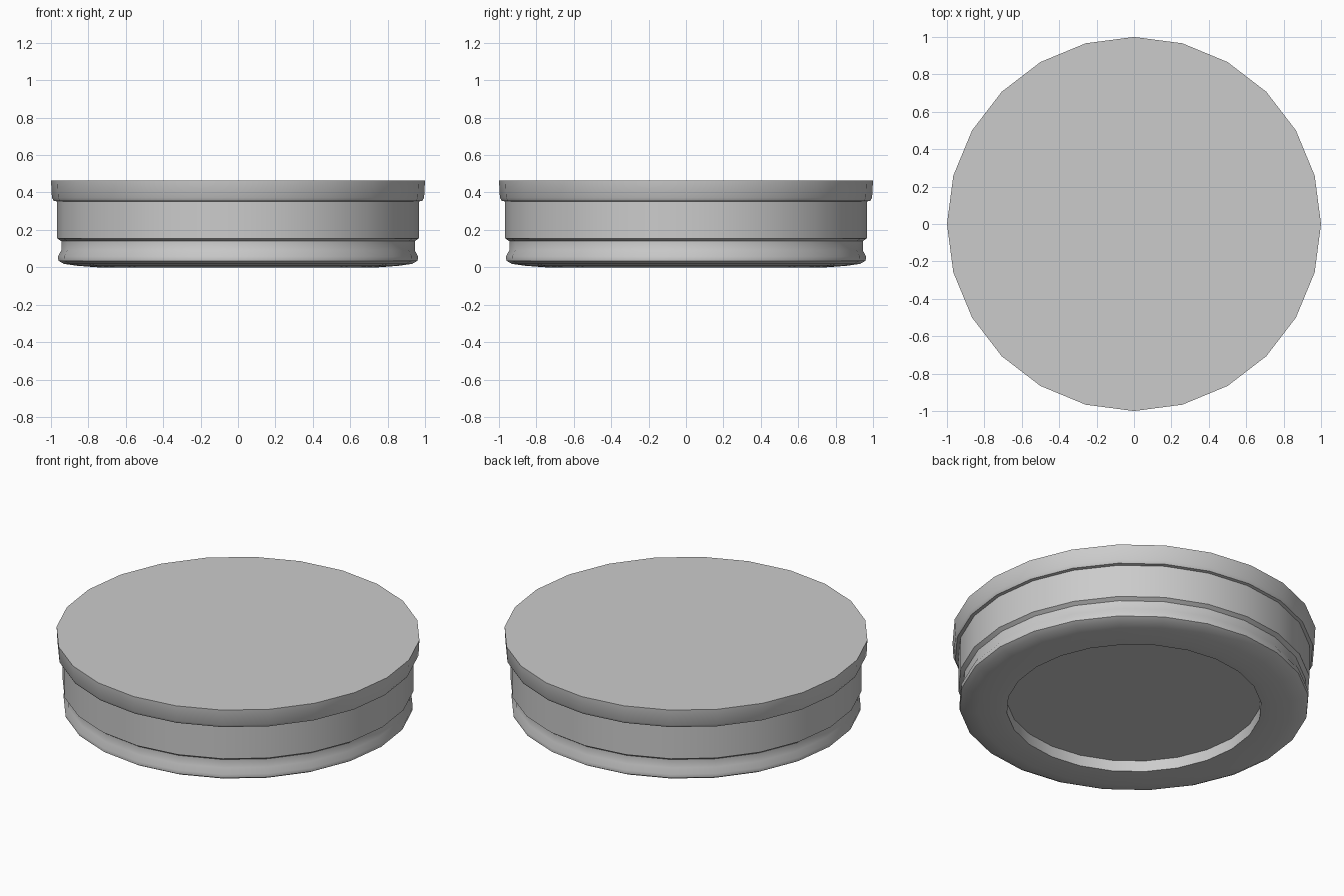
import bpy, bmesh, math

if "Cube" in bpy.data.objects:
    bpy.data.objects.remove(bpy.data.objects["Cube"])

SIDES = 24

# Half profile (radius, height), from the underside recess round to the top
PROFILE = [
    (0.70, 0.07), (0.70, 0.003),                               # recess wall
    (0.75, 0.0), (0.86, 0.008), (0.93, 0.018), (0.96, 0.035),  # rounded foot
    (0.963, 0.058), (0.945, 0.09),
    (0.945, 0.14), (0.967, 0.155),                             # neck
    (0.967, 0.352), (0.985, 0.355),                            # main band
    (0.995, 0.372), (1.0, 0.465),                              # top rim
]


def lathe(name, profile, sides):
    bm = bmesh.new()
    rings = []
    for r, z in profile:
        rings.append([bm.verts.new((r * math.cos(math.tau * i / sides),
                                    r * math.sin(math.tau * i / sides), z))
                      for i in range(sides)])
    for a, b in zip(rings, rings[1:]):
        for i in range(sides):
            j = (i + 1) % sides
            bm.faces.new((a[i], a[j], b[j], b[i]))
    # Flat caps: recess ceiling and top
    bm.faces.new(rings[0][::-1])
    bm.faces.new(rings[-1])
    bmesh.ops.recalc_face_normals(bm, faces=bm.faces)
    mesh = bpy.data.meshes.new(name)
    bm.to_mesh(mesh)
    bm.free()
    obj = bpy.data.objects.new(name, mesh)
    bpy.context.collection.objects.link(obj)
    return obj


# Round lidded disc
disc = lathe("round_base", PROFILE, SIDES)
bpy.context.view_layer.objects.active = disc
disc.select_set(True)
bpy.ops.object.shade_smooth_by_angle(angle=math.radians(38))
